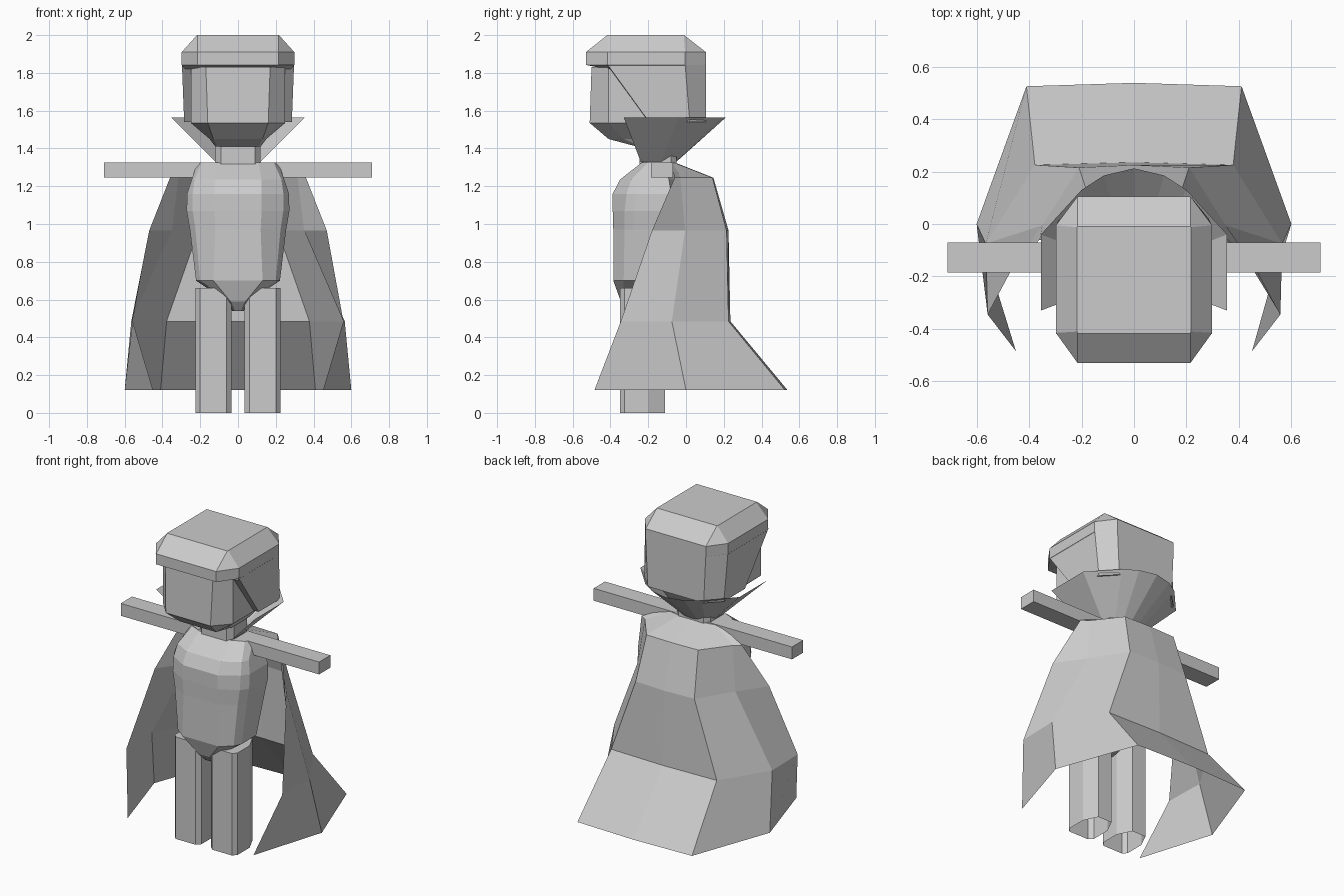
import bpy, bmesh

grey = bpy.data.materials.new("plain grey")
grey.diffuse_color = (0.6, 0.6, 0.6, 1)


def loft(name, rings, closed=True, bottom=True, top=True, recalc=True):
    """Skin a list of equally sized point rings, optionally capped."""
    bm = bmesh.new()
    rows = [[bm.verts.new(p) for p in r] for r in rings]
    n = len(rows[0])
    for a, b in zip(rows, rows[1:]):
        for i in range(n if closed else n - 1):
            j = (i + 1) % n
            bm.faces.new((a[i], a[j], b[j], b[i]))
    if closed and bottom:
        bm.faces.new(rows[0][::-1])
    if closed and top:
        bm.faces.new(rows[-1])
    if recalc:
        bmesh.ops.recalc_face_normals(bm, faces=bm.faces[:])
    me = bpy.data.meshes.new(name)
    bm.to_mesh(me)
    bm.free()
    me.materials.append(grey)
    ob = bpy.data.objects.new(name, me)
    bpy.context.collection.objects.link(ob)
    return ob


def mirrored(half):
    """Half outline running from front to back on +x, closed on -x."""
    return half + [(-x, y, z) for x, y, z in reversed(half)]


def octagon(z, wi, w, yf, ysf, ysb, yb):
    return mirrored([(wi, yf, z), (w, ysf, z), (w, ysb, z), (wi, yb, z)])


def symmetric_strip(half):
    """Half row from outer front edge to the centre back, mirrored to -x."""
    return half + [(-x, y, z) for x, y, z in reversed(half[:-1])]


# Face block with chamfered corners and a sloping chin
loft("face", [
    octagon(1.41, 0.11, 0.12, -0.26, -0.24, -0.06, -0.04),
    octagon(1.45, 0.13, 0.15, -0.41, -0.33, -0.04, 0.0),
    octagon(1.535, 0.16, 0.25, -0.51, -0.41, -0.02, 0.05),
    octagon(1.83, 0.17, 0.25, -0.50, -0.41, -0.02, 0.05)])

# Hair cap with overhanging brow
loft("hair_cap", [
    octagon(1.82, 0.2, 0.28, -0.42, -0.4, -0.005, 0.105),
    octagon(1.842, 0.215, 0.298, -0.53, -0.415, -0.005, 0.105),
    octagon(1.91, 0.215, 0.298, -0.53, -0.415, -0.005, 0.105),
    octagon(2.0, 0.215, 0.217, -0.417, -0.41, -0.012, -0.01)])

# Hair at the back and sides, cut diagonally at the temples
loft("back_hair", [
    octagon(1.54, 0.2, 0.285, -0.2, -0.195, 0.02, 0.105),
    octagon(1.85, 0.215, 0.297, -0.425, -0.42, -0.005, 0.105)])

loft("neck", [octagon(z, 0.09, 0.12, -0.245, -0.21, -0.08, -0.05)
              for z in (1.3, 1.43)])

# Flared collar, open at the front
loft("collar", [
    symmetric_strip([(0.12, -0.24, 1.33), (0.12, -0.13, 1.33), (0.085, -0.08, 1.33),
                     (0.045, -0.055, 1.33), (0, -0.05, 1.33)]),
    symmetric_strip([(0.355, -0.33, 1.565), (0.355, -0.04, 1.565), (0.2, 0.13, 1.565),
                     (0.115, 0.185, 1.565), (0, 0.212, 1.565)])],
    closed=False)

# Torso: height, centre panel, front corner, side, front depth, corner depth
torso = [(0.54, 0.02, 0.025, 0.03, -0.30, -0.29, -0.16),
         (0.59, 0.04, 0.055, 0.06, -0.345, -0.33, -0.11),
         (0.70, 0.13, 0.20, 0.222, -0.385, -0.33, -0.07),
         (0.97, 0.12, 0.225, 0.255, -0.385, -0.325, -0.03),
         (1.07, 0.125, 0.24, 0.272, -0.388, -0.325, -0.02),
         (1.16, 0.125, 0.24, 0.27, -0.388, -0.315, -0.02),
         (1.235, 0.125, 0.23, 0.245, -0.35, -0.29, -0.03),
         (1.325, 0.11, 0.19, 0.215, -0.235, -0.20, -0.06)]
loft("torso", [mirrored([(c, yf, z), (k, yc, z), (w, yc + 0.05, z),
                         (w, yb - 0.06, z), (c, yb, z)])
               for z, c, k, w, yf, yc, yb in torso])

# Straight arms
for s, side in ((1, "right"), (-1, "left")):
    loft(side + "_arm", [[(x * s, -0.185, 1.245), (x * s, -0.07, 1.245),
                          (x * s, -0.07, 1.325), (x * s, -0.185, 1.325)]
                         for x in (0.1, 0.71)])

# Legs, open at the foot
leg = [(0.06, -0.35), (0.202, -0.35), (0.224, -0.325), (0.224, -0.2),
       (0.18, -0.11), (0.08, -0.11), (0.035, -0.2), (0.035, -0.325)]
for s, side in ((1, "right"), (-1, "left")):
    loft(side + "_leg", [[(x * s, y, z) for x, y in leg] for z in (0, 0.66)],
         bottom=False)

# Cape sheet: each row runs from the front edge round to the centre back
cape = [(0.12, [(0.45, -0.485), (0.60, 0.0), (0.41, 0.525), (0, 0.538)]),
        (0.485, [(0.558, -0.345), (0.565, -0.075), (0.378, 0.225), (0, 0.235)]),
        (0.965, [(0.47, -0.18), (0.35, -0.005), (0.21, 0.215), (0, 0.225)]),
        (1.245, [(0.36, -0.06), (0.315, -0.03), (0.185, 0.14), (0, 0.145)]),
        (1.322, [(0.2, -0.08), (0.16, -0.07), (0.09, -0.055), (0, -0.05)])]
loft("cape", [symmetric_strip([(x, y, z) for x, y in row]) for z, row in cape],
     closed=False)
